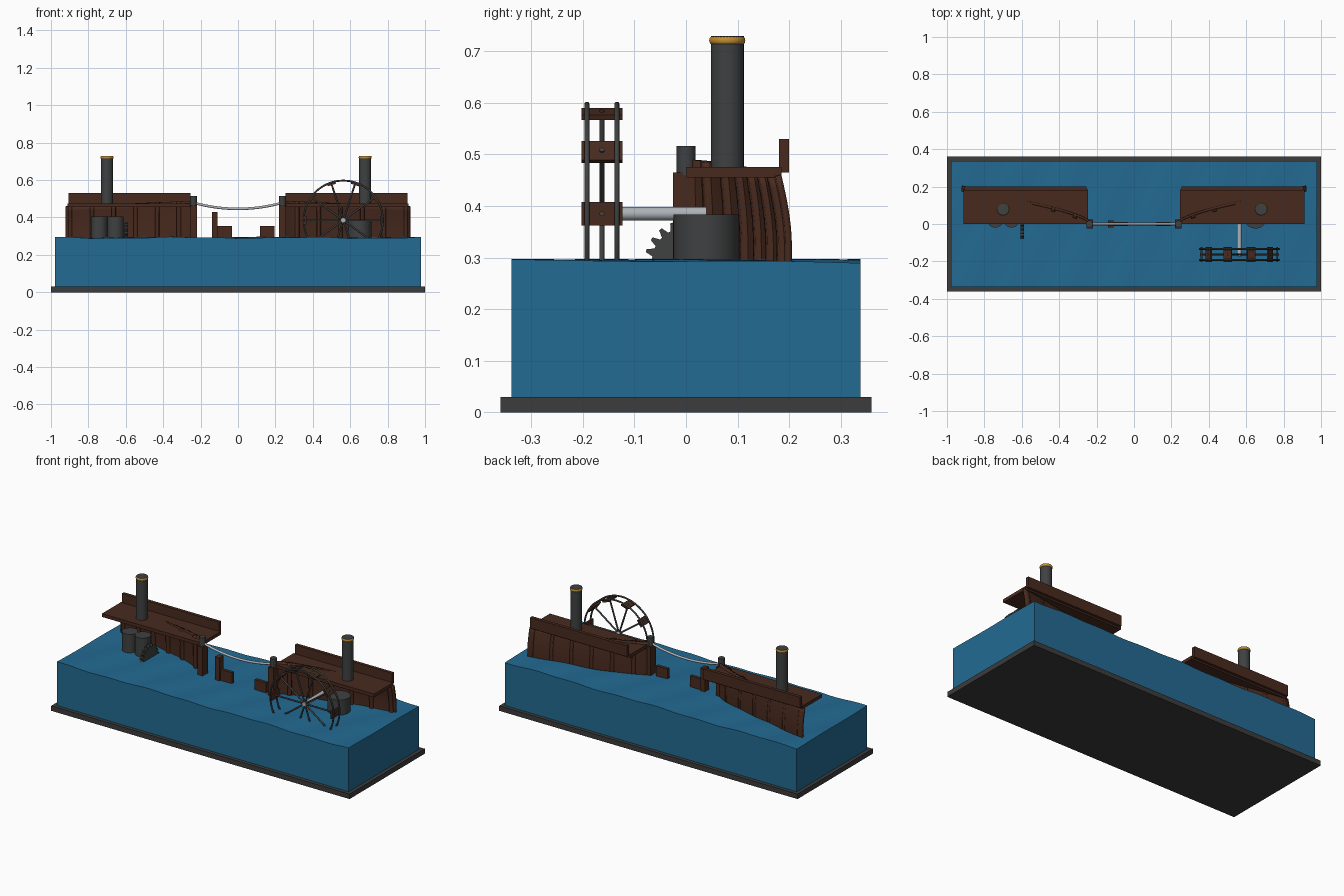
import bpy, bmesh, math
from math import sin, cos, pi, radians
from mathutils import Vector

cube = bpy.data.objects.get("Cube")
if cube:
    bpy.data.objects.remove(cube, do_unlink=True)


def material(name, rgb):
    m = bpy.data.materials.new(name)
    m.use_nodes = True
    m.diffuse_color = (*rgb, 1)
    bsdf = next(n for n in m.node_tree.nodes if n.type == 'BSDF_PRINCIPLED')
    bsdf.inputs["Base Color"].default_value = (*rgb, 1)
    return m


WATER = material("water blue", (0.017, 0.145, 0.29))
WOOD = material("dark brown wood", (0.065, 0.023, 0.013))
STAND = material("stand grey", (0.045, 0.045, 0.045))
IRON = material("iron grey", (0.05, 0.052, 0.053))
STEEL = material("pale steel", (0.42, 0.45, 0.48))
BRASS = material("brass", (0.55, 0.27, 0.03))


def finish(name, bm, mat, smooth=False):
    me = bpy.data.meshes.new(name)
    bm.to_mesh(me)
    bm.free()
    me.materials.append(mat)
    ob = bpy.data.objects.new(name, me)
    bpy.context.collection.objects.link(ob)
    if smooth:
        bpy.ops.object.select_all(action='DESELECT')
        ob.select_set(True)
        bpy.context.view_layer.objects.active = ob
        bpy.ops.object.shade_smooth_by_angle(angle=radians(35))
    return ob


def box(name, x, y, z, mat):
    """Box from (low, high) ranges on each axis."""
    bm = bmesh.new()
    bmesh.ops.create_cube(bm, size=1)
    for v in bm.verts:
        v.co = [sum(r) / 2 + c * abs(r[1] - r[0]) for r, c in zip((x, y, z), v.co)]
    return finish(name, bm, mat)


def rod(name, a, b, r, mat, sides=32):
    """Cylinder between two points."""
    a, b = Vector(a), Vector(b)
    bm = bmesh.new()
    bmesh.ops.create_cone(bm, cap_ends=True, segments=sides, radius1=r, radius2=r,
                          depth=(b - a).length)
    turn = (b - a).to_track_quat('Z', 'Y')
    for v in bm.verts:
        v.co = turn @ v.co + (a + b) / 2
    return finish(name, bm, mat, True)


def torus(name, centre, big, small, mat, axis='Z', stretch=1.0):
    rot = (pi / 2, 0, 0) if axis == 'Y' else (0, 0, 0)
    bpy.ops.mesh.primitive_torus_add(location=centre, rotation=rot, major_radius=big,
                                     minor_radius=small, major_segments=64, minor_segments=10)
    ob = bpy.context.object
    ob.name = name
    ob.scale.z = stretch
    ob.data.materials.append(mat)
    bpy.ops.object.shade_smooth_by_angle(angle=radians(60))
    return ob


# Display stand and block of rippled water
box("stand", (-1, 1), (-0.36, 0.36), (0, 0.03), STAND)
bm = bmesh.new()
bmesh.ops.create_grid(bm, x_segments=80, y_segments=28, size=1)
rim = [e for e in bm.edges if e.is_boundary]
for v in bm.verts:
    x, y = v.co.x * 0.978, v.co.y * 0.338
    v.co = (x, y, 0.292 + 0.003 * sin(9 * x + 5 * y) + 0.002 * sin(23 * x - 11 * y))
new = bmesh.ops.extrude_edge_only(bm, edges=rim)["geom"]
for v in new:
    if isinstance(v, bmesh.types.BMVert):
        v.co.z = 0.025
bmesh.ops.recalc_face_normals(bm, faces=bm.faces)
finish("water_block", bm, WATER, True)


# Cutaway half hulls, pointed towards the middle
def hull_point(x, f):
    u = max(0, (x - 0.22) / 0.70)
    half = 0.185 * u ** 0.6
    top = 0.46 + 0.03 * (1 - u)
    z = 0.27 + (top - 0.27) * f
    return half * (1 + 0.11 * sin(pi / 2 * min(1, (1 - f) * 1.35))), z


def hull_shell(name, s, xs, thick):
    bm = bmesh.new()
    rows = []
    for x in xs:
        pts = [hull_point(x, j / 8) for j in range(9)]
        rows.append([bm.verts.new((s * x, y, z)) for y, z in pts])
    for p, q in zip(rows, rows[1:]):
        for j in range(8):
            quad = (p[j], p[j + 1], q[j + 1], q[j])
            bm.faces.new(quad if s > 0 else quad[::-1])
    ob = finish(name, bm, WOOD, True)
    mod = ob.modifiers.new("planking", 'SOLIDIFY')
    mod.thickness, mod.offset = thick, -1


def span(s, a, b):
    return tuple(sorted((s * a, s * b)))


for s, side in ((1, "left"), (-1, "right")):
    hull_shell(side + "_hull", s, [0.225 + 0.695 * i / 24 for i in range(25)], 0.012)
    for i in range(6):
        x = 0.30 + 0.117 * i
        hull_shell(f"{side}_rib_{i + 1}", s, [x, x + 0.02], 0.024)
    box(side + "_deck", span(s, 0.245, 0.912), (0, 0.185), (0.455, 0.475), WOOD)
    box(side + "_bulwark", span(s, 0.255, 0.905), (0.18, 0.20), (0.465, 0.53), WOOD)
    box(side + "_stem_post", span(s, 0.22, 0.255), (-0.025, 0.025), (0.27, 0.465), WOOD)
    rod(side + "_bollard", (s * 0.238, 0, 0.46), (s * 0.238, 0, 0.516), 0.018, IRON)
    # Funnel with brass collar
    fx = 0.68 if s > 0 else -0.70
    rod(side + "_funnel", (fx, 0.08, 0.46), (fx, 0.08, 0.729), 0.032, IRON)
    torus(side + "_funnel_collar", (fx, 0.08, 0.721), 0.029, 0.006, BRASS, stretch=1.4)

# Broken timbers in the gap
box("tall_timber", (-0.14, -0.11), (-0.02, 0.02), (0.27, 0.428), WOOD)
box("low_timber_right", (-0.11, -0.033), (-0.01, 0.01), (0.27, 0.355), WOOD)
box("low_timber_left", (0.118, 0.195), (-0.01, 0.01), (0.27, 0.355), WOOD)

# Sagging cable between the bollards
curve = bpy.data.curves.new("cable", 'CURVE')
curve.dimensions = '3D'
curve.bevel_depth = 0.007
curve.bevel_resolution = 3
curve.use_fill_caps = True
spline = curve.splines.new('POLY')
spline.points.add(24)
for i, p in enumerate(spline.points):
    t = i / 12 - 1
    p.co = (0.235 * t, 0, 0.446 + 0.032 * t * t, 1)
curve.materials.append(STEEL)
bpy.context.collection.objects.link(bpy.data.objects.new("cable", curve))

# Boilers
rod("large_boiler", (0.65, 0.039, 0.27), (0.65, 0.039, 0.383), 0.063, IRON, 48)
for i, x in enumerate((-0.742, -0.655)):
    rod(f"small_boiler_{i + 1}", (x, 0.025, 0.27), (x, 0.025, 0.405), 0.044, IRON, 40)

# Half-sunk toothed gear
bm = bmesh.new()
loop = []
teeth = 20
for i in range(teeth * 4):
    r = 0.080 if i % 4 < 2 else 0.066
    a = 2 * pi * i / (teeth * 4)
    loop.append(bm.verts.new((-0.607, r * cos(a), 0.292 + r * sin(a))))
face = bm.faces.new(loop)
out = bmesh.ops.extrude_face_region(bm, geom=[face])["geom"]
for v in out:
    if isinstance(v, bmesh.types.BMVert):
        v.co.x += 0.02
bmesh.ops.recalc_face_normals(bm, faces=bm.faces)
finish("gear", bm, IRON)

# Paddle wheel with its axle
hub = Vector((0.563, -0.163, 0.385))
rod("axle", hub + Vector((0, -0.01, 0)), hub + Vector((0, 0.203, 0)), 0.013, STEEL)
for i, y in enumerate((-0.192, -0.134)):
    torus(f"wheel_rim_{i + 1}", (hub.x, y, hub.z), 0.212, 0.005, IRON, 'Y')
for i in range(10):
    a = 2 * pi * i / 10
    out = Vector((cos(a), 0, sin(a)))
    rod(f"spoke_{i + 1}", hub, hub + out * 0.211, 0.005, IRON, 12)
    ob = box(f"paddle_{i + 1}", (-0.005, 0.005), (-0.04, 0.04), (-0.0225, 0.0225), WOOD)
    ob.location = hub + out * 0.203
    ob.rotation_euler.y = -a
